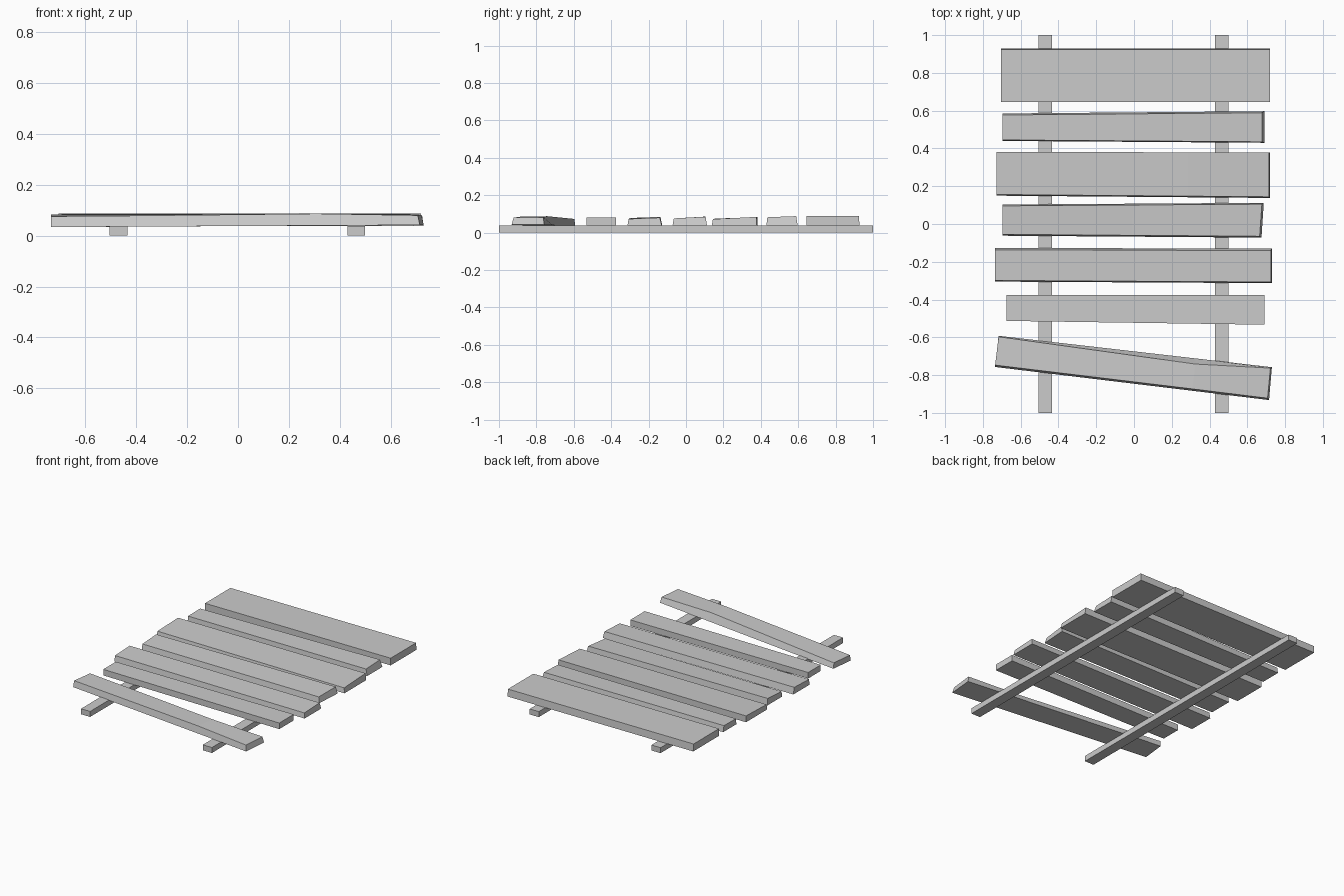
import bpy, bmesh
from mathutils import Vector

if "Cube" in bpy.data.objects:
    bpy.data.objects.remove(bpy.data.objects["Cube"])


def mesh_object(name, sections):
    # Skin a row of four-sided cross-sections into a closed board
    bm = bmesh.new()
    rings = [[bm.verts.new(p) for p in s] for s in sections]
    for a, b in zip(rings, rings[1:]):
        for i in range(4):
            j = (i + 1) % 4
            bm.faces.new((a[i], a[j], b[j], b[i]))
    bm.faces.new(rings[0])
    bm.faces.new(rings[-1])
    bmesh.ops.recalc_face_normals(bm, faces=bm.faces)
    me = bpy.data.meshes.new(name)
    bm.to_mesh(me)
    bm.free()
    ob = bpy.data.objects.new(name, me)
    bpy.context.collection.objects.link(ob)
    return ob


def plank(name, left, right, z0, front_z, back_z, inset=(0, 0), mid=0.5,
          end_inset=0.0, mid_back=0.0, rise=0.0):
    # left/right: (front xy, back xy) footprint corners
    # front_z/back_z: top heights at the left and right ends
    # inset: how far the top edge steps in at front and back
    sections = []
    for t in (0, mid, 1):
        f = Vector(left[0]).lerp(Vector(right[0]), t)
        b = Vector(left[1]).lerp(Vector(right[1]), t)
        dx = -end_inset if t == 1 else 0
        up = rise if t == mid else 0
        back = inset[1] + (mid_back if t == mid else 0)
        zf = front_z[0] + (front_z[1] - front_z[0]) * t + up
        zb = back_z[0] + (back_z[1] - back_z[0]) * t + up
        z = z0[0] + (z0[1] - z0[0]) * t
        sections.append([(f.x, f.y, z), (b.x, b.y, z),
                         (b.x + dx, b.y - back, zb),
                         (f.x + dx, f.y + inset[0], zf)])
    return mesh_object(name, sections)


# Two long rails underneath
for side, x in (("left", -0.47), ("right", 0.465)):
    mesh_object("rail_" + side, [
        [(x - .035, y, 0), (x + .035, y, 0), (x + .035, y, .038), (x - .035, y, .038)]
        for y in (-1, 1)])

# Uneven cross planks, from back to front
flat = (.038, .038)
plank("plank_1", ((-.705, .645), (-.705, .928)), ((.72, .645), (.72, .928)),
      flat, (.088, .088), (.088, .088), inset=(0, .004), mid=.9)
plank("plank_2", ((-.695, .44), (-.695, .585)), ((.69, .43), (.69, .597)),
      flat, (.078, .082), (.08, .088), inset=(.005, .008), end_inset=.012)
plank("plank_3", ((-.728, .15), (-.728, .382)), ((.72, .138), (.72, .378)),
      flat, (.075, .072), (.082, .084), inset=(.006, 0), end_inset=.006, mid=.7)
plank("plank_4", ((-.695, -.062), (-.695, .103)), ((.675, -.072), (.687, .112)),
      flat, (.076, .076), (.085, .085), inset=(.007, .007), end_inset=.01)
plank("plank_5", ((-.735, -.305), (-.735, -.127)), ((.73, -.313), (.73, -.13)),
      flat, (.078, .073), (.084, .08), inset=(.006, .01), end_inset=.006)
plank("plank_6", ((-.675, -.513), (-.675, -.375)), ((.69, -.533), (.69, -.375)),
      flat, (.08, .08), (.08, .08))

# Loose slanted front plank
plank("plank_7", ((-.735, -.757), (-.717, -.592)), ((.715, -.932), (.73, -.758)),
      (.034, .042), (.075, .08), (.073, .082), inset=(.01, .005),
      end_inset=.008, mid=.72, mid_back=.025, rise=.008)
